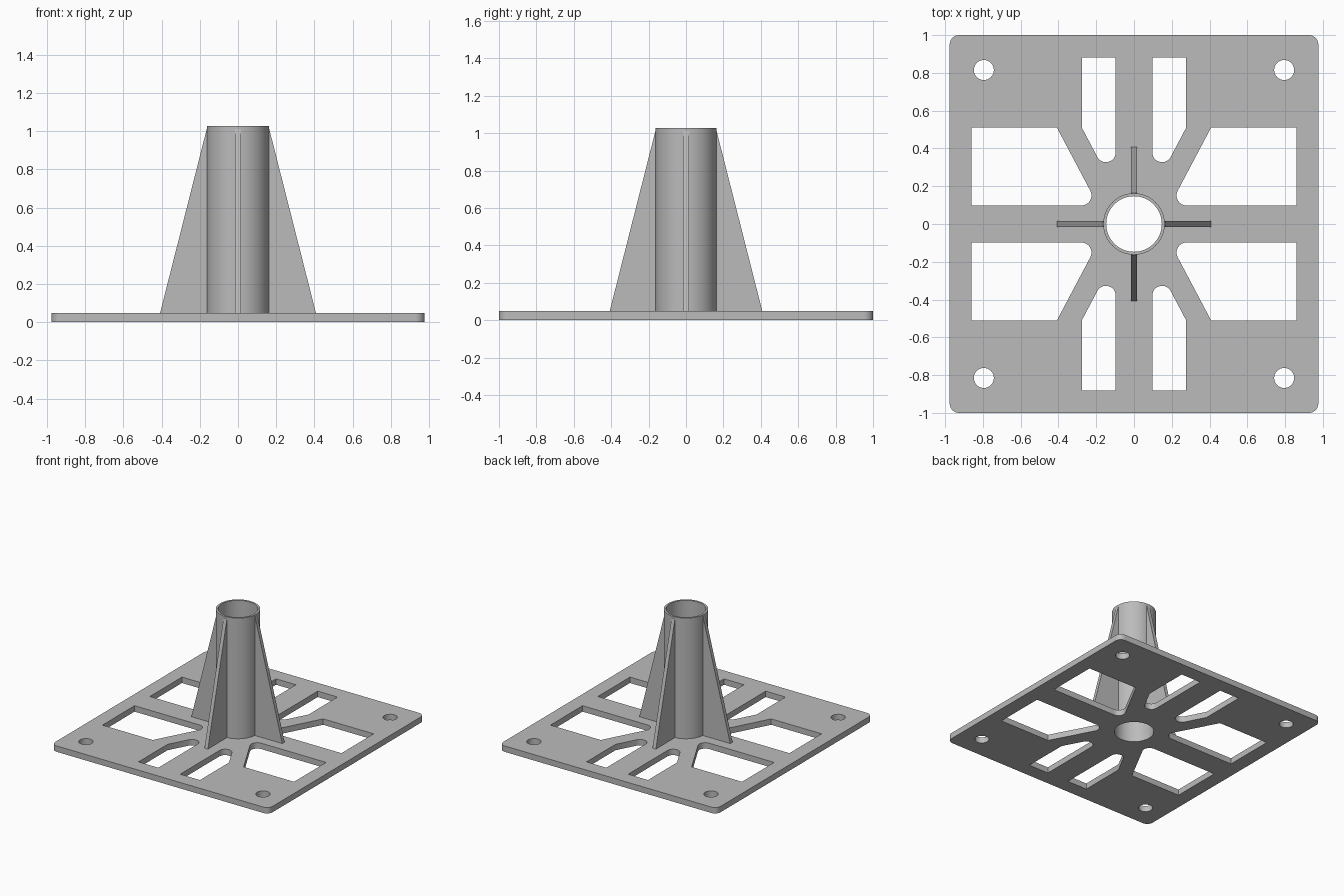
import bpy, bmesh, math
from mathutils import Vector, Matrix

cube = bpy.data.objects.get("Cube")
if cube:
    bpy.data.objects.remove(cube, do_unlink=True)

PLATE_TOP, TUBE_TOP = 0.048, 1.027
TUBE_R, BORE_R = 0.163, 0.147
RIB_HALF = 0.015

grey = bpy.data.materials.new("plain grey")
grey.use_nodes = True
colour = (0.50, 0.50, 0.50, 1)
grey.diffuse_color = colour
grey.node_tree.nodes["Principled BSDF"].inputs["Base Color"].default_value = colour


def circle(r, cx=0, cy=0, n=64):
    return [(cx + r * math.cos(math.tau * i / n), cy + r * math.sin(math.tau * i / n))
            for i in range(n)]


def rounded(corners, steps=8):
    """Polygon of (x, y, fillet radius) corners turned into a point loop."""
    pts = []
    for i, (x, y, r) in enumerate(corners):
        p = Vector((x, y))
        if r == 0:
            pts.append((x, y))
            continue
        a = (Vector(corners[i - 1][:2]) - p).normalized()
        b = (Vector(corners[(i + 1) % len(corners)][:2]) - p).normalized()
        half = a.angle(b) / 2
        centre = p + (a + b).normalized() * r / math.sin(half)
        start = p + a * r / math.tan(half) - centre
        end = p + b * r / math.tan(half) - centre
        sweep = start.angle_signed(end)
        for k in range(steps + 1):
            # angle_signed is clockwise positive
            pts.append(tuple(centre + Matrix.Rotation(-sweep * k / steps, 2) @ start))
    return pts


def extruded(name, loops, height, matrix):
    """Flat outline with holes, extruded upward from z = 0, then placed."""
    curve = bpy.data.curves.new(name, "CURVE")
    curve.dimensions, curve.fill_mode = "2D", "BOTH"
    curve.extrude = height / 2
    for loop in loops:
        spline = curve.splines.new("POLY")
        spline.points.add(len(loop) - 1)
        for point, (x, y) in zip(spline.points, loop):
            point.co = (x, y, 0, 1)
        spline.use_cyclic_u = True
    temp = bpy.data.objects.new(name + " outline", curve)
    bpy.context.collection.objects.link(temp)
    bpy.context.view_layer.update()
    mesh = bpy.data.meshes.new_from_object(
        temp.evaluated_get(bpy.context.evaluated_depsgraph_get()))
    bpy.data.objects.remove(temp, do_unlink=True)
    bpy.data.curves.remove(curve)

    bm = bmesh.new()
    bm.from_mesh(mesh)
    bmesh.ops.remove_doubles(bm, verts=bm.verts, dist=1e-5)
    bmesh.ops.translate(bm, verts=bm.verts, vec=(0, 0, height / 2))
    bmesh.ops.transform(bm, matrix=matrix, verts=bm.verts)
    bmesh.ops.recalc_face_normals(bm, faces=bm.faces)
    bm.to_mesh(mesh)
    bm.free()
    mesh.name = name
    mesh.materials.clear()
    mesh.materials.append(grey)
    obj = bpy.data.objects.new(name, mesh)
    bpy.context.collection.objects.link(obj)
    bpy.ops.object.select_all(action="DESELECT")
    obj.select_set(True)
    bpy.context.view_layer.objects.active = obj
    bpy.ops.object.shade_smooth_by_angle(angle=math.radians(30))
    return obj


# Base plate with bore, windows and corner screw holes in each quadrant
side_window = rounded([(0.19, 0.098, 0.053), (0.86, 0.098, 0),
                       (0.86, 0.51, 0), (0.408, 0.51, 0)])
end_window = rounded([(0.098, 0.328, 0.048), (0.18, 0.328, 0.048),
                      (0.276, 0.51, 0), (0.276, 0.882, 0), (0.098, 0.882, 0)])
screw_hole = circle(0.053, 0.795, 0.815, 32)
outline = rounded([(-0.976, -1, 0.05), (0.976, -1, 0.05),
                   (0.976, 1, 0.05), (-0.976, 1, 0.05)])
loops = [outline, circle(BORE_R)]
for sx in (1, -1):
    for sy in (1, -1):
        for hole in (side_window, end_window, screw_hole):
            loops.append([(sx * x, sy * y) for x, y in hole])
extruded("base_plate", loops, PLATE_TOP, Matrix())

# Hollow upright tube
extruded("tube", [circle(TUBE_R), circle(BORE_R)], TUBE_TOP - PLATE_TOP,
         Matrix.Translation((0, 0, PLATE_TOP)))

# Four tapered ribs, drawn in the x-z plane and turned around the tube
rib = [(0.155, PLATE_TOP), (0.408, PLATE_TOP), (0.164, 1.01), (0.155, 1.01)]
for i, side in enumerate(("left", "back", "right", "front")):
    place = (Matrix.Rotation(i * math.pi / 2, 4, "Z")
             @ Matrix.Translation((0, RIB_HALF, 0))
             @ Matrix.Rotation(math.pi / 2, 4, "X"))
    extruded(side + "_rib", [rib], 2 * RIB_HALF, place)
